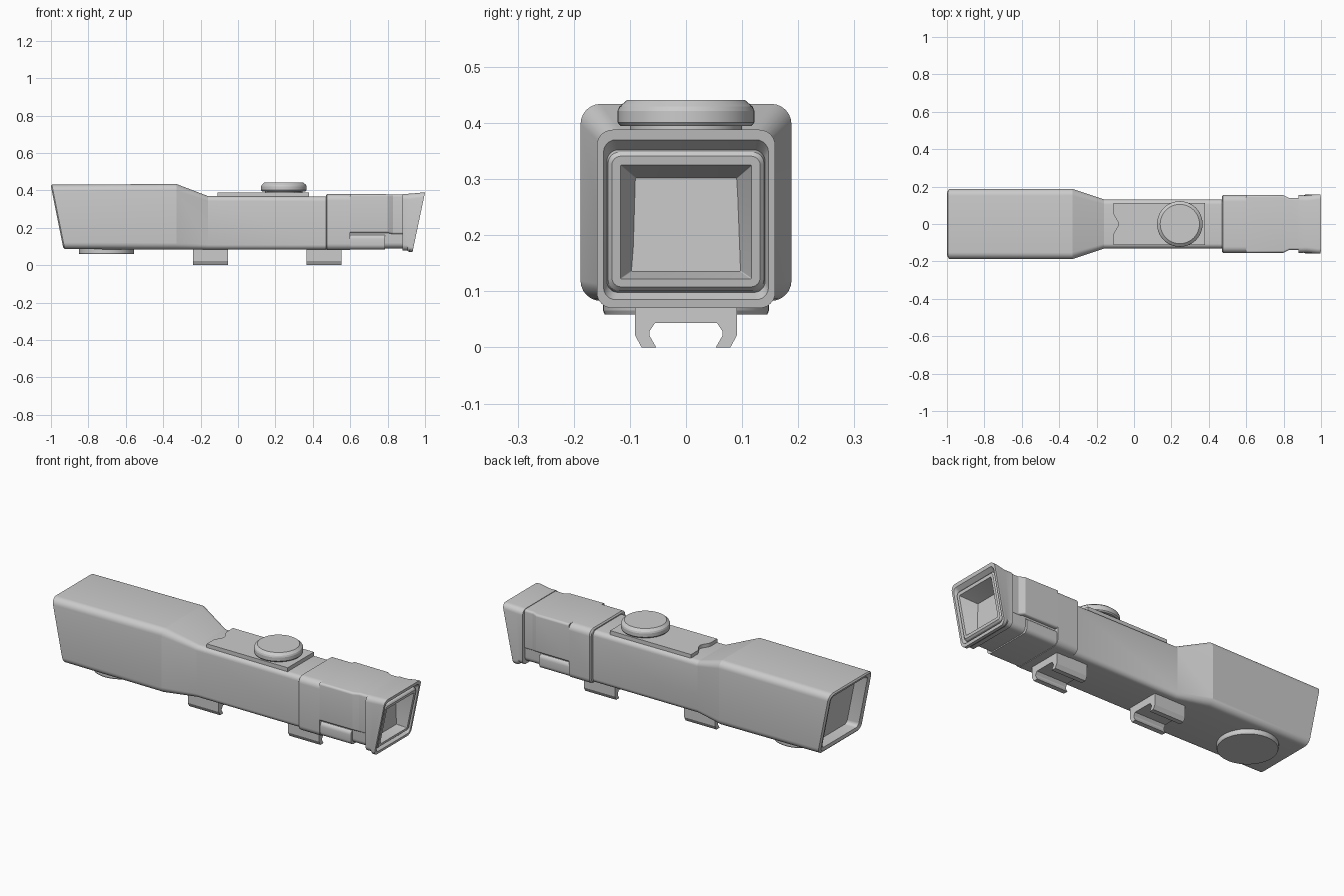
import bpy, bmesh
from math import sin, cos, pi, radians
from mathutils import Vector


def finish(name, bm, angle=18):
    bmesh.ops.recalc_face_normals(bm, faces=bm.faces[:])
    me = bpy.data.meshes.new(name)
    bm.to_mesh(me)
    bm.free()
    ob = bpy.data.objects.new(name, me)
    bpy.context.collection.objects.link(ob)
    bpy.ops.object.select_all(action='DESELECT')
    ob.select_set(True)
    bpy.context.view_layer.objects.active = ob
    bpy.ops.object.shade_smooth_by_angle(angle=radians(angle))
    return ob


def skin(name, rings):
    """Closed skin through a list of point rings, capped at both ends."""
    bm = bmesh.new()
    rows = [[bm.verts.new(p) for p in ring] for ring in rings]
    n = len(rows[0])
    for a, b in zip(rows, rows[1:]):
        for i in range(n):
            j = (i + 1) % n
            bm.faces.new((a[i], a[j], b[j], b[i]))
    bm.faces.new(rows[0])
    bm.faces.new(rows[-1])
    return finish(name, bm)


def section(x, lean, hw, z0, z1, r, seg=6):
    """Rounded rectangle across x; x is taken at z = 0.08, lean tilts the plane."""
    pts = []
    corners = [(hw - r, z1 - r), (r - hw, z1 - r), (r - hw, z0 + r), (hw - r, z0 + r)]
    for k, (cy, cz) in enumerate(corners):
        for i in range(seg + 1):
            a = pi / 2 * (k + i / seg)
            y, z = cy + r * cos(a), cz + r * sin(a)
            pts.append((x + lean * (z - 0.08), y, z))
    return pts


def loft(name, rows):
    return skin(name, [section(*row) for row in rows])


def lathe(name, cx, profile, n=48):
    return skin(name, [[(cx + r * cos(2 * pi * i / n), r * sin(2 * pi * i / n), z)
                        for i in range(n)] for r, z in profile])


def prism(name, pts, vec):
    return skin(name, [pts, [Vector(p) + Vector(vec) for p in pts]])


# main body with slanted, recessed objective window
loft("main_body", [
    (-0.86, -0.2, 0.150, 0.115, 0.400, 0.020),
    (-0.925, -0.2, 0.158, 0.112, 0.405, 0.022),
    (-0.932, -0.2, 0.176, 0.095, 0.422, 0.030),
    (-0.925, -0.2, 0.187, 0.086, 0.430, 0.036),
    (-0.33, 0, 0.188, 0.083, 0.434, 0.036),
    (-0.16, 0, 0.131, 0.083, 0.369, 0.026),
    (0.475, 0, 0.131, 0.083, 0.367, 0.026)])

# eyepiece housing: full height, then cut away below, then necked in
loft("eyepiece_housing", [
    (0.470, 0, 0.148, 0.088, 0.372, 0.030),
    (0.476, 0, 0.155, 0.081, 0.380, 0.034),
    (0.600, 0, 0.155, 0.081, 0.380, 0.034),
    (0.600, 0, 0.155, 0.172, 0.380, 0.012),
    (0.800, 0, 0.154, 0.172, 0.379, 0.012),
    (0.830, 0, 0.139, 0.165, 0.378, 0.012),
    (0.890, 0, 0.139, 0.165, 0.378, 0.012)])
loft("eyepiece_core", [
    (0.59, 0, 0.134, 0.090, 0.370, 0.030),
    (0.89, 0, 0.134, 0.090, 0.370, 0.030)])
loft("battery_tray", [
    (0.59, 0, 0.147, 0.084, 0.165, 0.025),
    (0.785, 0, 0.147, 0.084, 0.165, 0.025)])

# eyecup with slanted flared lip, raised inner frame and sunken lens
T = 0.21
loft("eyecup", [
    (0.880, 0, 0.155, 0.078, 0.381, 0.030),
    (0.905, 0.06, 0.153, 0.078, 0.382, 0.030),
    (0.918, T, 0.159, 0.070, 0.388, 0.028),
    (0.935, T, 0.159, 0.070, 0.388, 0.028),
    (0.935, T, 0.147, 0.085, 0.370, 0.022),
    (0.912, T, 0.141, 0.098, 0.352, 0.020),
    (0.925, T, 0.139, 0.101, 0.348, 0.020),
    (0.932, T, 0.132, 0.108, 0.341, 0.016),
    (0.932, T, 0.117, 0.122, 0.325, 0.002),
    (0.860, 0.1, 0.088, 0.142, 0.300, 0.002)])

# top plate with scooped front edge
scoop = [(-0.11 + 0.026 * (0.5 + 0.5 * cos(pi * k / 6)), 0.06 * k / 6) for k in range(-6, 7)]
outline = [(0.38, -0.113), (0.38, 0.113), (-0.11, 0.113)] + scoop[::-1] + [(-0.11, -0.113)]
prism("top_plate", [(x, y, 0.36) for x, y in outline], (0, 0, 0.028))

# adjustment knob and underside cap
lathe("top_knob", 0.245, [(0.10, 0.38), (0.10, 0.395), (0.117, 0.395), (0.122, 0.401),
                          (0.122, 0.421), (0.119, 0.429), (0.105, 0.441)])
lathe("underside_cap", -0.703, [(0.148, 0.10), (0.148, 0.066), (0.145, 0.059)])

# rail clamps
half = [(0.091, 0.09), (0.091, 0.022), (0.079, 0), (0.053, 0),
        (0.065, 0.021), (0.065, 0.029), (0.055, 0.044)]
clamp = half + [(-y, z) for y, z in reversed(half)]
for name, x, w in (("front_rail_clamp", -0.24, 0.187), ("rear_rail_clamp", 0.367, 0.187)):
    prism(name, [(x, y, z) for y, z in clamp], (w, 0, 0))
